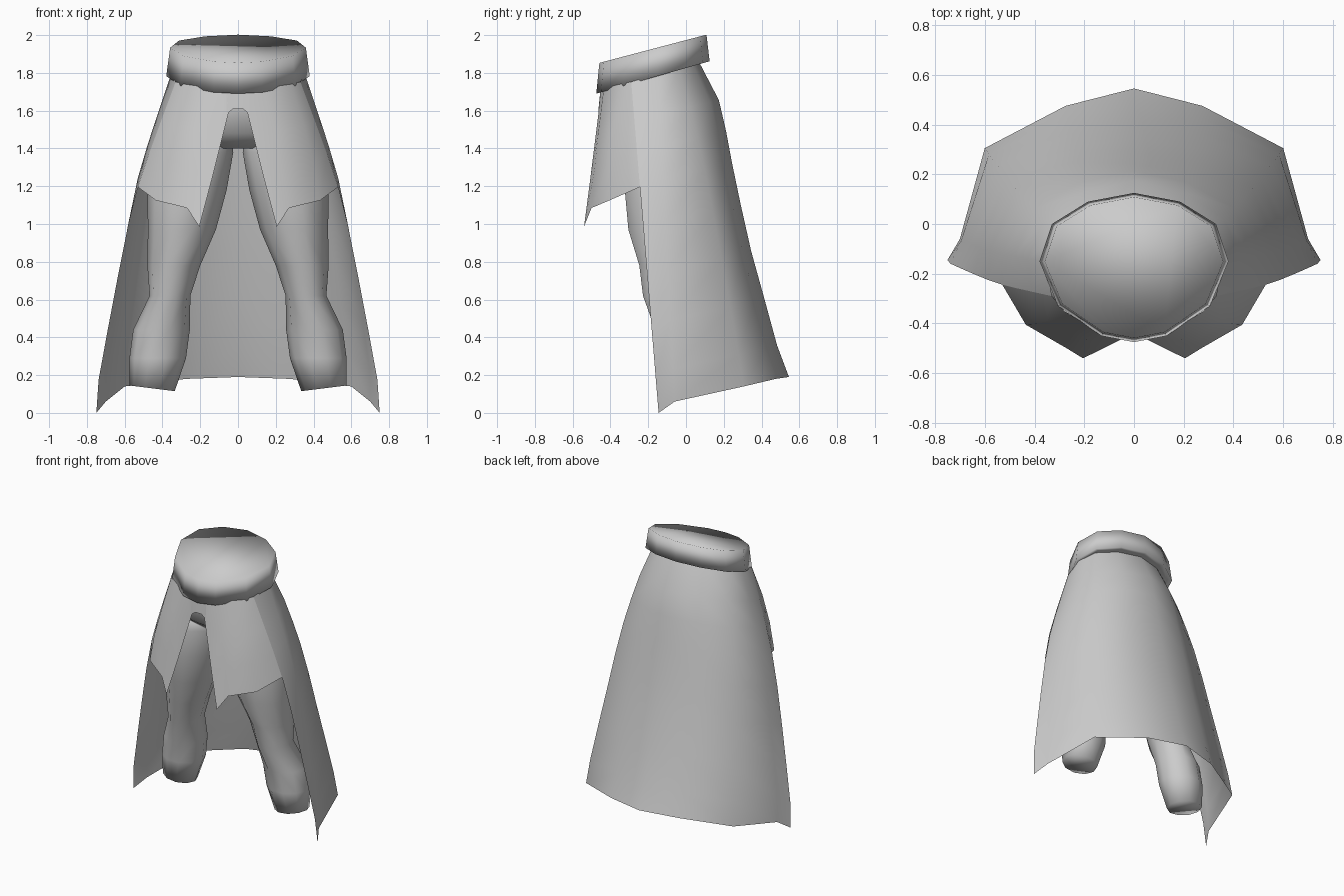
import bpy, bmesh, math
from mathutils import Vector

if "Cube" in bpy.data.objects:
    bpy.data.objects.remove(bpy.data.objects["Cube"])

cloth = bpy.data.materials.new("plain grey cloth")
cloth.diffuse_color = (0.6, 0.6, 0.6, 1)
cloth.use_nodes = True
cloth.node_tree.nodes["Principled BSDF"].inputs["Base Color"].default_value = cloth.diffuse_color


def make(name, rows, closed=False, caps=(), mirror=False):
    """Loft a list of equal-length point rows into one smooth object."""
    bm = bmesh.new()
    vs = [[bm.verts.new(p) for p in row] for row in rows]
    n = len(rows[0])
    for a, b in zip(vs, vs[1:]):
        for i in range(n if closed else n - 1):
            j = (i + 1) % n
            bm.faces.new((a[i], a[j], b[j], b[i]))
    for c in caps:
        bm.faces.new(vs[c])
    if mirror:
        geom = bm.verts[:] + bm.edges[:] + bm.faces[:]
        dup = bmesh.ops.duplicate(bm, geom=geom)["geom"]
        for v in dup:
            if isinstance(v, bmesh.types.BMVert):
                v.co.x *= -1
        bmesh.ops.reverse_faces(bm, faces=[f for f in dup if isinstance(f, bmesh.types.BMFace)])
        bmesh.ops.remove_doubles(bm, verts=bm.verts[:], dist=0.0005)
    bmesh.ops.recalc_face_normals(bm, faces=bm.faces[:])
    # open cloth sheets face outwards, away from the body axis
    if not closed:
        out = sum((f.normal.dot(f.calc_center_median() - Vector((0, -0.15, 1.0))) * f.calc_area()
                   for f in bm.faces))
        if out < 0:
            bmesh.ops.reverse_faces(bm, faces=bm.faces[:])
    me = bpy.data.meshes.new(name)
    bm.to_mesh(me)
    bm.free()
    me.materials.append(cloth)
    for p in me.polygons:
        p.use_smooth = True
    ob = bpy.data.objects.new(name, me)
    bpy.context.collection.objects.link(ob)
    return ob


def bottom_z(y):
    return 1.69 + (y + 0.475) * 0.286


def top_z(y):
    return 1.85 + (y + 0.47) * 0.263


# Waistband: tilted twelve-sided band with a flat top
half = [(0, .125), (.185, .09), (.33, 0), (.38, -.15), (.305, -.33), (.13, -.45), (0, -.475)]
outline = half + [(-x, y) for x, y in half[-2:0:-1]]


def band(s, zf):
    pts = [(x * s, -.175 + (y + .175) * s) for x, y in outline]
    return [(x, y, zf(y)) for x, y in pts]


make("waistband", [band(.9, lambda y: bottom_z(y) + .01), band(1, bottom_z),
                   band(.945, lambda y: top_z(y))], True, (0, 2))

# Long back skirt: columns from the back centre to the front edge
levels = [0, .12, .22, .318, .45, .6, .75, .9, 1]
back_bulge = [0, .047, .038, .022, .005, -.01, -.012, -.015, 0]
side_bulge = [0, .028, .05, .066, .068, .058, .045, .03, 0]
# top x, top y, hem x, hem y, hem z, bulge angle, share of side bulge
columns = [(0, .07, 0, .545, .19, 0, 0), (.17, .035, .275, .475, .18, 25, .2),
           (.30, -.04, .60, .305, .14, 55, .7), (.355, -.15, .70, -.06, .06, 90, 1),
           (.33, -.29, .75, -.145, 0, 90, 1)]
skirt = []
for tx, ty, hx, hy, hz, ang, w in columns:
    a = math.radians(ang)
    top, hem = Vector((tx, ty, bottom_z(ty) + .01)), Vector((hx, hy, hz))
    skirt.append([top.lerp(hem, t) + Vector((math.sin(a), math.cos(a), 0)) * (s * w + b * (1 - w))
                  for t, b, s in zip(levels, back_bulge, side_bulge)])
make("back_skirt", skirt, mirror=True)

# Short front flaps, starting on the skirt's front edge
flap = [skirt[-1][:4]]
for top, hem, bulge in [((.28, -.35, 1.74), (.435, -.405, 1.125), .025),
                        ((.14, -.435, 1.72), (.27, -.50, 1.085), .008)]:
    t, h = Vector(top), Vector(hem)
    flap.append([t.lerp(h, k) + Vector((.7, -.7, 0)) * bulge * math.sin(math.pi * k)
                 for k in (0, .36, .68, 1)])
flap.append([(.06, -.452, 1.72), (.05, -.463, 1.59), (.14, -.508, 1.23), (.205, -.54, .985)])
make("front_flaps", flap, mirror=True)
# Strip joining the flaps above the notch
make("flap_bridge", [[(x, -.452, 1.72), (x, -.463, z)]
                     for x, z in ((.06, 1.585), (.05, 1.59), (.025, 1.61),
                                  (-.025, 1.61), (-.05, 1.59), (-.06, 1.585))])


def ring(cx, cy, z, rx, ry, n, lift=0):
    return [(cx + rx * math.cos(i * math.tau / n), cy + ry * math.sin(i * math.tau / n),
             z + lift * math.cos(i * math.tau / n)) for i in range(n)]


# Hips under the skirt
make("hips", [ring(0, -.18, 1.74, .32, .24, 12), ring(0, -.16, 1.6, .36, .25, 12),
              ring(0, -.14, 1.48, .38, .23, 12), ring(0, -.12, 1.40, .26, .15, 12)],
     True, (0, 3))

# Trouser legs: thigh, knee, calf, cuff
leg = [(.23, -.12, 1.50, .19, .20), (.235, -.12, 1.38, .21, .225), (.27, -.11, 1.18, .21, .225),
       (.297, -.11, .97, .18, .205), (.34, -.09, .78, .14, .165), (.36, -.085, .62, .108, .15),
       (.405, -.03, .44, .15, .14), (.425, -.02, .29, .15, .14), (.455, -.02, .13, .12, .11)]
for side, label in ((1, "left"), (-1, "right")):
    rows = [[(x * side, y, z) for x, y, z in ring(*r, 10, .015 if r is leg[-1] else 0)]
            for r in leg]
    make(label + "_trouser_leg", rows, True, (0, len(leg) - 1))
